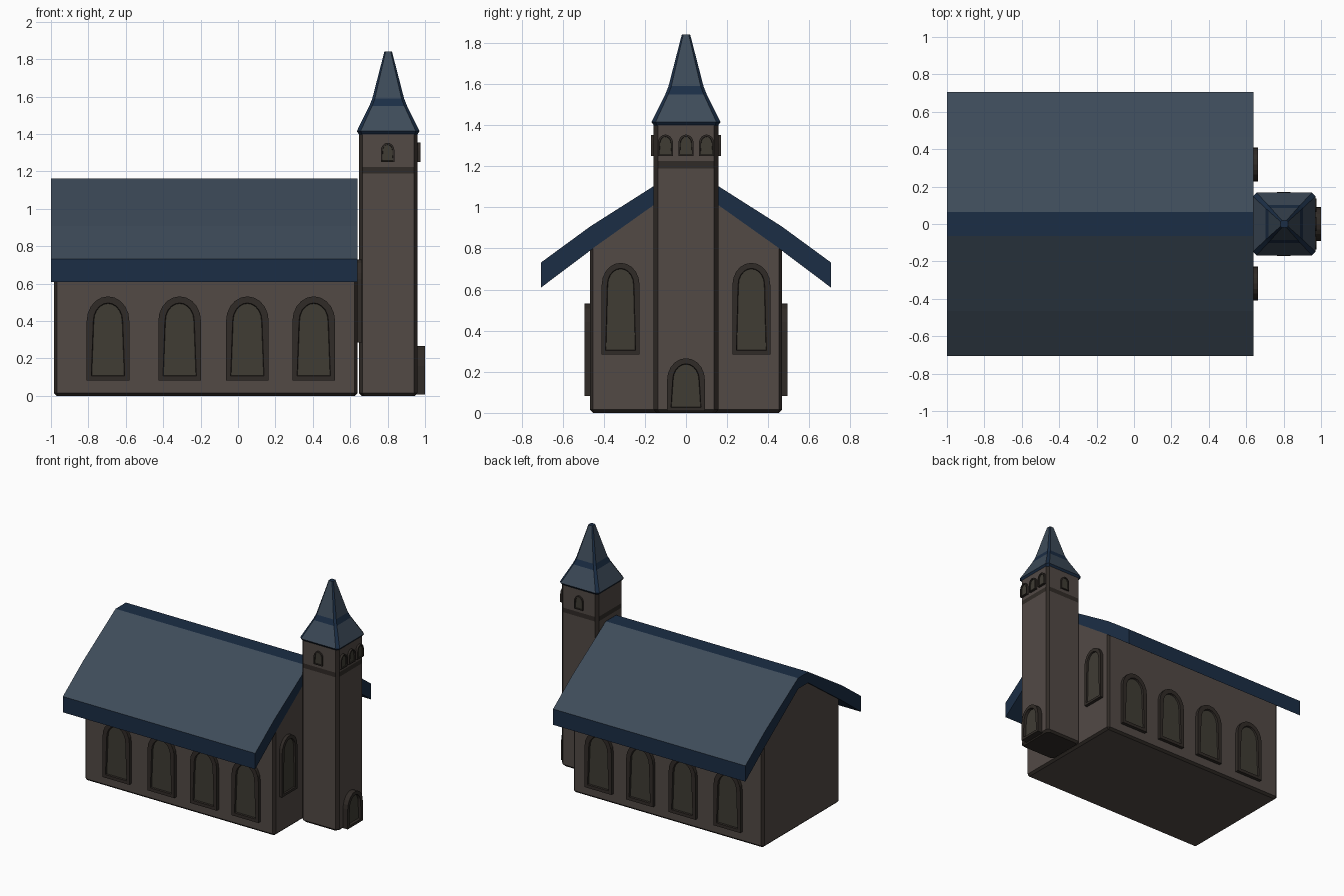
import bpy, bmesh, math
from mathutils import Matrix

if "Cube" in bpy.data.objects:
    bpy.data.objects.remove(bpy.data.objects["Cube"])


def mat(name, col):
    m = bpy.data.materials.new(name)
    m.diffuse_color = (*col, 1)
    m.use_nodes = True
    m.node_tree.nodes["Principled BSDF"].inputs["Base Color"].default_value = m.diffuse_color
    return m


STONE = mat("stone", (0.085, 0.068, 0.06))
TRIM = mat("dark_trim", (0.03, 0.024, 0.02))
PANE = mat("pane", (0.05, 0.045, 0.034))
SLATE = mat("slate", (0.047, 0.07, 0.1))
NAVY = mat("navy", (0.011, 0.027, 0.06))


def finish(name, bm, mats):
    bmesh.ops.recalc_face_normals(bm, faces=bm.faces)
    me = bpy.data.meshes.new(name)
    bm.to_mesh(me)
    bm.free()
    for m in mats:
        me.materials.append(m)
    ob = bpy.data.objects.new(name, me)
    bpy.context.collection.objects.link(ob)
    return ob


def prism_x(name, yz, x0, x1, mats, dark=None):
    """Extrude a y-z profile along x; dark(normal) picks faces of material 1."""
    bm = bmesh.new()
    f = bm.faces.new([bm.verts.new((x0, y, z)) for y, z in yz])
    r = bmesh.ops.extrude_face_region(bm, geom=[f])
    vs = [g for g in r["geom"] if isinstance(g, bmesh.types.BMVert)]
    bmesh.ops.translate(bm, verts=vs, vec=(x1 - x0, 0, 0))
    bmesh.ops.recalc_face_normals(bm, faces=bm.faces)
    if dark:
        for f in bm.faces:
            f.material_index = int(dark(f.normal))
    return finish(name, bm, mats)


def loft(name, rings, cx, mats, dark_bands):
    """Stack chamfered squares (half, chamfer, z); chamfers and chosen bands are dark."""
    bm = bmesh.new()
    loops = []
    for h, c, z in rings:
        k = h - c
        pts = [(h, -k), (h, k), (k, h), (-k, h), (-h, k), (-h, -k), (-k, -h), (k, -h)]
        loops.append([bm.verts.new((cx + x, y, z)) for x, y in pts])
    for b in range(len(loops) - 1):
        lo, hi = loops[b], loops[b + 1]
        for i in range(8):
            j = (i + 1) % 8
            f = bm.faces.new((lo[i], lo[j], hi[j], hi[i]))
            f.material_index = int(i % 2 == 1 or b in dark_bands)
    for ring in (loops[0], loops[-1]):
        bm.faces.new(ring).material_index = 1
    return finish(name, bm, mats)


def arch(name, pos, angle, w, h, depth, border, start=-0.02):
    """Arched frame with a recessed pane, facing -y before turning about z."""
    bm = bmesh.new()
    r = w / 2
    spring = h - r * 1.15
    pts = [(-r, 0), (r, 0)]
    pts += [(r * math.cos(a), spring + r * 1.15 * math.sin(a))
            for a in (math.pi * i / 10 for i in range(11))]
    f = bm.faces.new([bm.verts.new((x, -start, z)) for x, z in pts])
    e = bmesh.ops.extrude_face_region(bm, geom=[f])["geom"]
    vs = [g for g in e if isinstance(g, bmesh.types.BMVert)]
    bmesh.ops.translate(bm, verts=vs, vec=(0, start - depth, 0))
    bmesh.ops.recalc_face_normals(bm, faces=bm.faces)
    front = min(bm.faces, key=lambda q: q.calc_center_median().y)
    bmesh.ops.inset_region(bm, faces=[front], thickness=border, depth=0)
    bmesh.ops.inset_region(bm, faces=[front], thickness=border * 0.1, depth=-depth * 0.5)
    front.material_index = 1
    ob = finish(name, bm, [TRIM, PANE])
    ob.matrix_world = Matrix.Translation(pos) @ Matrix.Rotation(angle, 4, 'Z')
    return ob


def mirrored(half):
    return half + [(-y, z) for y, z in reversed(half)]


# Nave walls with gables, dark bevelled corners
nave = prism_x("nave_walls", mirrored([(-0.468, 0), (-0.468, 0.81), (-0.06, 1.10)]),
               -0.985, 0.64, [STONE, TRIM])
bev = nave.modifiers.new("bevel", 'BEVEL')
bev.width, bev.segments, bev.material = 0.016, 1, 1

# Main roof: slate slopes, navy ridge, fascia and underside
top = [(-0.705, 0.732), (-0.466, 0.907), (-0.063, 1.163)]
under = [(0.705, 0.61), (0.466, 0.79), (0.06, 1.08)]
prism_x("main_roof", mirrored(top) + mirrored(under), -1.0, 0.64, [SLATE, NAVY],
        lambda n: not (0.3 < n.z < 0.95))

# Tower and spire
TX = 0.803
loft("tower", [(0.143, 0.02, 0), (0.157, 0.02, 0.016), (0.157, 0.02, 1.19),
               (0.157, 0.02, 1.225), (0.157, 0.02, 1.40)], TX, [STONE, TRIM], (0, 2))
loft("spire", [(0.15, 0.015, 1.39), (0.168, 0.02, 1.415), (0.101, 0.015, 1.55),
               (0.085, 0.014, 1.59), (0.02, 0.007, 1.842)], TX, [SLATE, NAVY], (0, 2))

# Long-side and tower-side windows, on both flanks
for side, ang in ((-1, 0), (1, math.pi)):
    for i, x in enumerate((-0.695, -0.312, 0.05, 0.405)):
        arch(f"nave_window_{i}", (x, side * 0.468, 0.082), ang, 0.228, 0.45, 0.026, 0.035)
    arch("belfry_side_window", (TX - 0.003, side * 0.157, 1.25), ang, 0.072, 0.103, 0.013, 0.01)
    arch("end_window", (0.64, side * 0.318, 0.285), math.pi / 2, 0.184, 0.445, 0.024, 0.027)

# Belfry openings and entrance door on the tower face
for y in (-0.1, 0, 0.1):
    arch("belfry_window", (0.96, y, 1.25), math.pi / 2, 0.074, 0.104, 0.017, 0.01)
arch("door", (0.96, 0, 0.008), math.pi / 2, 0.184, 0.258, 0.04, 0.027)
